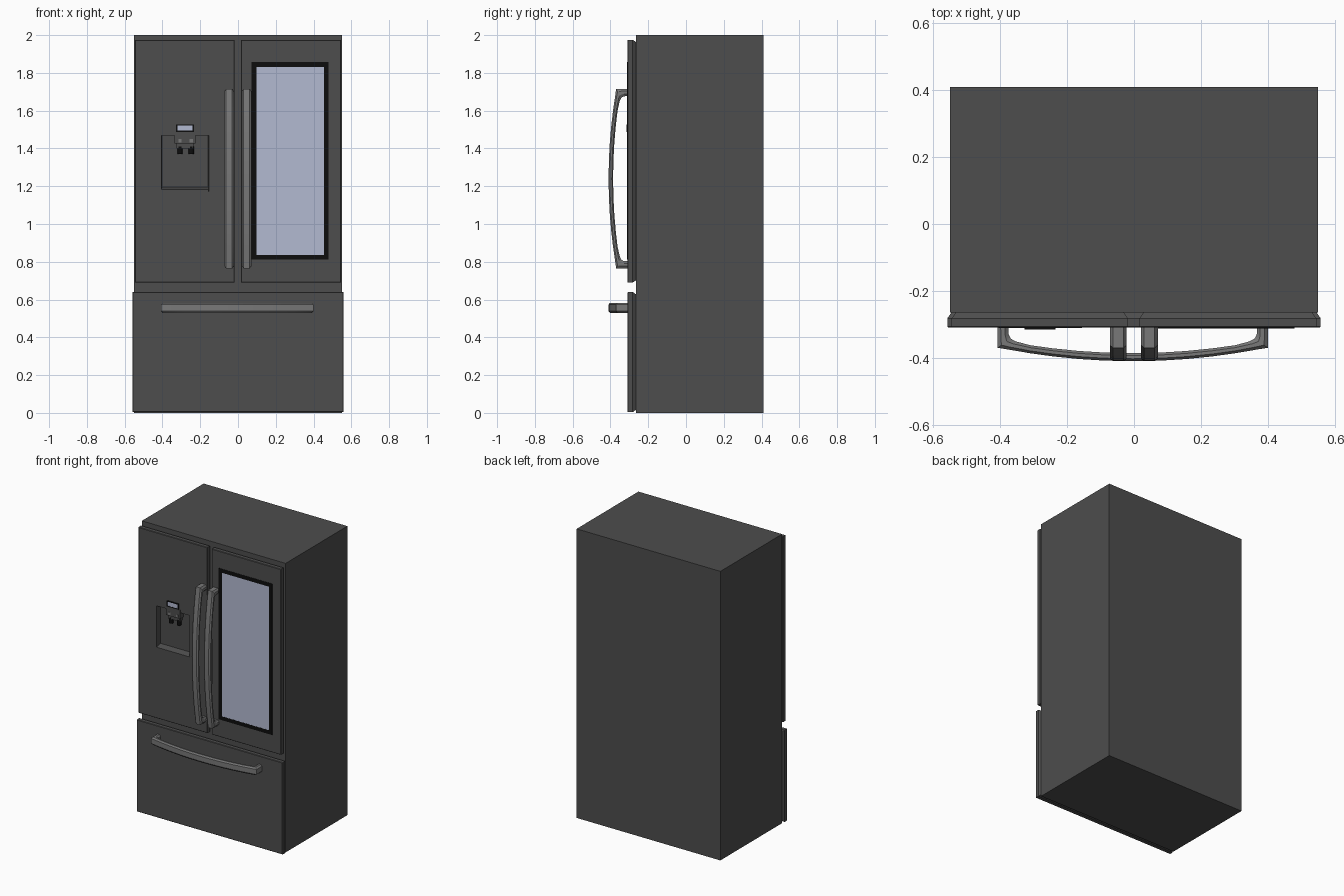
import bpy, bmesh
from mathutils import Vector

if "Cube" in bpy.data.objects:
    bpy.data.objects.remove(bpy.data.objects["Cube"])


def material(name, r, g, b):
    m = bpy.data.materials.new(name)
    m.diffuse_color = (r, g, b, 1)
    m.use_nodes = True
    m.node_tree.nodes["Principled BSDF"].inputs["Base Color"].default_value = m.diffuse_color
    return m


DARK = material("dark_steel", 0.075, 0.075, 0.075)
STEEL = material("handle_steel", 0.19, 0.19, 0.19)
BLACK = material("black_trim", 0.004, 0.004, 0.004)
GLASS = material("pale_glass", 0.45, 0.49, 0.64)


def loft(name, rings, mat, closed=False):
    """Skin a list of equal-length point rings; cap the ends or close the loop."""
    bm = bmesh.new()
    vs = [[bm.verts.new(p) for p in r] for r in rings]
    n = len(rings[0])
    pairs = list(zip(vs, vs[1:])) + ([(vs[-1], vs[0])] if closed else [])
    for a, b in pairs:
        for i in range(n):
            j = (i + 1) % n
            bm.faces.new((a[i], a[j], b[j], b[i]))
    if not closed:
        bm.faces.new(vs[0])
        bm.faces.new(vs[-1])
    bmesh.ops.recalc_face_normals(bm, faces=bm.faces)
    me = bpy.data.meshes.new(name)
    bm.to_mesh(me)
    bm.free()
    me.materials.append(mat)
    ob = bpy.data.objects.new(name, me)
    bpy.context.collection.objects.link(ob)
    return ob


def rect(x0, x1, z0, z1, y, d=0.0):
    return [(x0 + d, y, z0 + d), (x1 - d, y, z0 + d), (x1 - d, y, z1 - d), (x0 + d, y, z1 - d)]


def box(name, x0, x1, y0, y1, z0, z1, mat=DARK):
    return loft(name, [rect(x0, x1, z0, z1, y0), rect(x0, x1, z0, z1, y1)], mat)


def panel(name, x0, x1, z0, z1):
    """Door slab whose back edge tapers in toward the cabinet."""
    steps = [(-0.262, 0.014), (-0.282, 0), (-0.307, 0), (-0.31, 0.003)]
    return loft(name, [rect(x0, x1, z0, z1, y, d) for y, d in steps], DARK)


def frame(name, x0, x1, z0, z1, t, y0, y1):
    rings = [rect(x0, x1, z0, z1, y1), rect(x0, x1, z0, z1, y0),
             rect(x0, x1, z0, z1, y0, t), rect(x0, x1, z0, z1, y1, t)]
    return loft(name, rings, BLACK, closed=True)


def handle(name, half, width, place):
    """Bowed bar with feet; place maps (along, y, across) to a world point."""
    side = [((0.475, -0.308), (0.437, -0.308)), ((0.475, -0.345), (0.436, -0.33)),
            ((0.475, -0.37), (0.428, -0.343)), ((0.445, -0.374), (0.41, -0.351))]
    for u in (0.36, 0.28, 0.19, 0.1):
        y = -0.41 + 0.037 * (u / 0.45) ** 2
        side.append(((u, y), (u, y + 0.024)))
    mid = [((0, -0.41), (0, -0.386))]
    other = [tuple((-u, y) for u, y in s) for s in reversed(side)]
    section = [(0, -.32), (0, .32), (.3, .5), (.7, .5), (1, .32), (1, -.32), (.7, -.5), (.3, -.5)]
    k = half / 0.475
    rings = []
    for o, i in side + mid + other:
        o, i = Vector(o), Vector(i)
        rings.append([place((o.lerp(i, s)).x * k, o.lerp(i, s).y, w * width) for s, w in section])
    ob = loft(name, rings, STEEL)
    bpy.context.view_layer.objects.active = ob
    ob.select_set(True)
    bpy.ops.object.shade_smooth_by_angle(angle=0.5)
    ob.select_set(False)


# Cabinet and door panels
box("cabinet", -0.55, 0.55, -0.265, 0.41, 0, 2)
left = panel("left_door", -0.545, -0.018, 0.69, 1.975)
panel("right_door", 0.016, 0.545, 0.69, 1.975)
panel("freezer_drawer", -0.558, 0.558, 0.004, 0.64)

# Dispenser recess cut into the left door
cutter = loft("recess_cutter", [rect(-0.408, -0.152, 1.17, 1.468, -0.33),
                                rect(-0.402, -0.158, 1.176, 1.468, -0.272)], DARK)
mod = left.modifiers.new("recess", 'BOOLEAN')
mod.object = cutter
mod.solver = 'EXACT'
bpy.context.view_layer.objects.active = left
bpy.ops.object.modifier_apply(modifier=mod.name)
bpy.data.objects.remove(cutter)

# Dispenser fittings: tray, control block, buttons, nozzles, paddles
loft("drip_tray", [rect(-0.405, -0.155, 1.17, 1.182, -0.311),
                   rect(-0.405, -0.155, 1.17, 1.195, -0.271)], DARK)
box("dispenser_block", -0.335, -0.225, -0.311, -0.271, 1.425, 1.486)
box("dispenser_neck", -0.325, -0.235, -0.302, -0.271, 1.4, 1.425)
for tag, x in (("left", -0.307), ("right", -0.248)):
    box(tag + "_button", x - 0.009, x + 0.009, -0.3135, -0.309, 1.432, 1.45, STEEL)
    bpy.ops.mesh.primitive_cylinder_add(vertices=16, radius=0.014, depth=0.04,
                                        location=(x, -0.29, 1.39))
    nozzle = bpy.context.object
    nozzle.name = tag + "_nozzle"
    nozzle.data.materials.append(BLACK)
    bpy.ops.object.shade_smooth_by_angle()
    nozzle.select_set(False)

# Small display above the dispenser
frame("display_frame", -0.327, -0.234, 1.488, 1.528, 0.006, -0.316, -0.309)
box("display_glass", -0.322, -0.239, -0.315, -0.309, 1.493, 1.523, GLASS)

# Window in the right door
frame("window_frame", 0.071, 0.48, 0.811, 1.857, 0.026, -0.312, -0.309)
box("window_glass", 0.096, 0.455, -0.311, -0.309, 0.836, 1.832, GLASS)

# Handles
for tag, cx in (("left", -0.047), ("right", 0.046)):
    handle(tag + "_door_handle", 0.475, 0.05, lambda u, y, w, cx=cx: (cx + w, y, 1.24 + u))
handle("drawer_handle", 0.404, 0.054, lambda u, y, w: (-0.004 + u, y, 0.556 + w))
